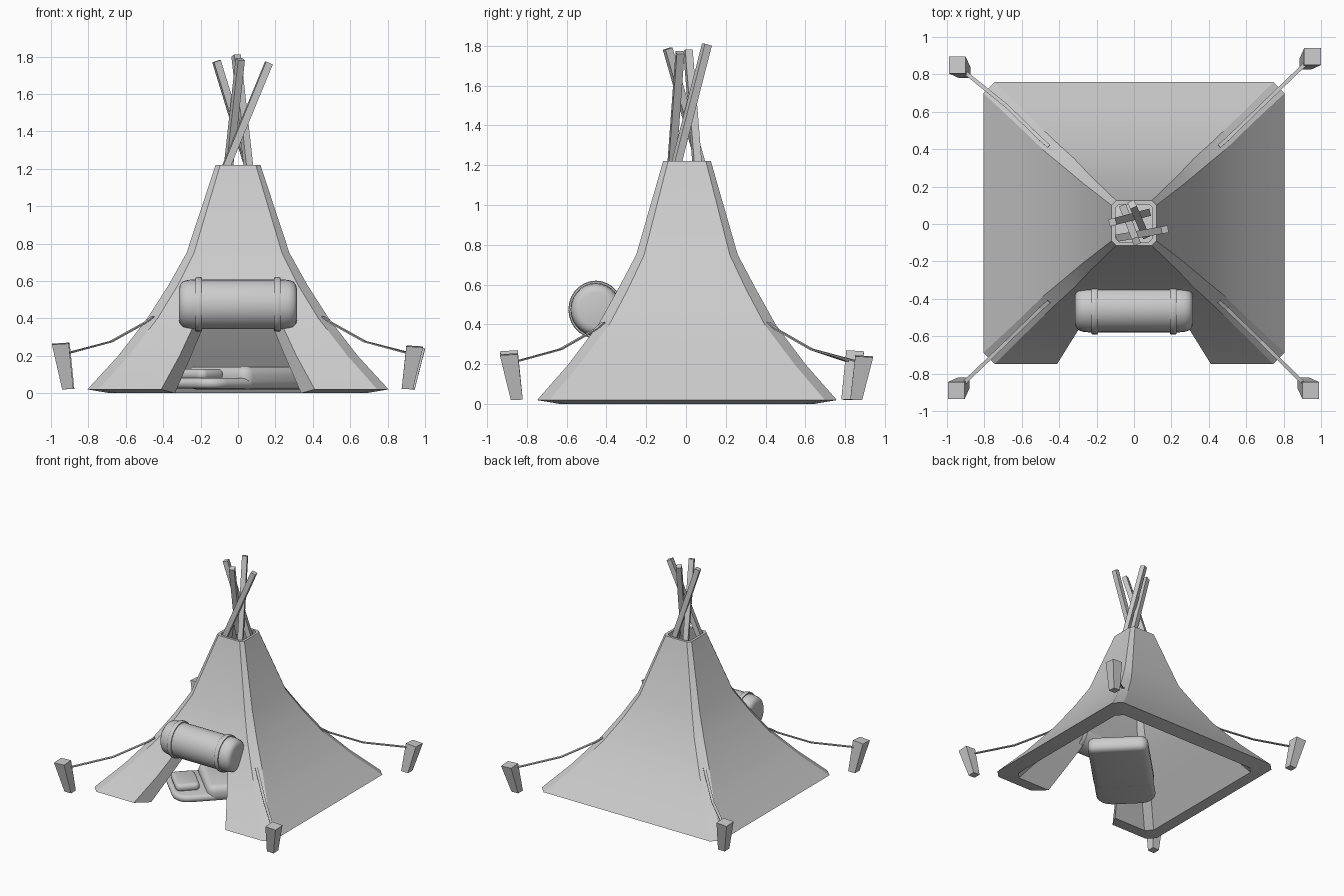
import bpy, bmesh, math
from mathutils import Vector, Matrix

if "Cube" in bpy.data.objects:
    bpy.data.objects.remove(bpy.data.objects["Cube"])


def make(name, bm, smooth=None):
    bmesh.ops.recalc_face_normals(bm, faces=bm.faces[:])
    me = bpy.data.meshes.new(name)
    bm.to_mesh(me)
    bm.free()
    ob = bpy.data.objects.new(name, me)
    bpy.context.collection.objects.link(ob)
    bpy.ops.object.select_all(action='DESELECT')
    ob.select_set(True)
    bpy.context.view_layer.objects.active = ob
    if smooth:
        bpy.ops.object.shade_smooth_by_angle(angle=math.radians(smooth))
    return ob


def loft(bm, rings, closed=False, caps=True):
    """Bridge rings of equal point count."""
    vs = [[bm.verts.new(p) for p in r] for r in rings]
    n = len(vs[0])
    pairs = list(zip(vs, vs[1:])) + ([(vs[-1], vs[0])] if closed else [])
    for a, b in pairs:
        for i in range(n):
            bm.faces.new((a[i], a[(i + 1) % n], b[(i + 1) % n], b[i]))
    if caps and not closed:
        bm.faces.new(vs[0])
        bm.faces.new(vs[-1])


def square_ring(z, hx, hy, c):
    """Rectangle with cut corners."""
    pts = [(hx, -hy + c), (hx, hy - c), (hx - c, hy), (-hx + c, hy),
           (-hx, hy - c), (-hx, -hy + c), (-hx + c, -hy), (hx - c, -hy)]
    return [(x, y + 0.005, z) for x, y in pts]


def bar(name, path, w, h):
    """Rectangular bar along a path."""
    bm = bmesh.new()
    path = [Vector(p) for p in path]
    rings = []
    for i, p in enumerate(path):
        d = (path[min(i + 1, len(path) - 1)] - path[max(i - 1, 0)]).normalized()
        s = d.cross(Vector((0, 0, 1))).normalized()
        u = s.cross(d)
        rings.append([p + s * a * w / 2 + u * b * h / 2
                      for a, b in ((1, 1), (-1, 1), (-1, -1), (1, -1))])
    loft(bm, rings)
    return make(name, bm)


def soft_box(name, u, v, z, corner, r, frame):
    """Rounded box spanning the given ranges in a local frame."""
    bm = bmesh.new()
    bmesh.ops.create_cube(bm, size=1)
    for p in bm.verts:
        p.co = [(a + b) / 2 + c * (b - a) for (a, b), c in zip((u, v, z), p.co)]
    upright = [e for e in bm.edges if abs(e.verts[0].co.z - e.verts[1].co.z) > 1e-4]
    bmesh.ops.bevel(bm, geom=upright, offset=corner, segments=5, profile=0.5, affect='EDGES')
    rim = [e for e in bm.edges if abs(e.verts[0].co.z - e.verts[1].co.z) < 1e-5]
    bmesh.ops.bevel(bm, geom=rim, offset=r, segments=3, profile=0.5, affect='EDGES')
    bm.transform(frame)
    return make(name, bm, 40)


def roll(name, x, profile):
    """Lathe around an x axis line; profile = (dx, radius)."""
    bm = bmesh.new()
    rings = [[(x + dx, -0.453 + 0.95 * r * math.cos(a), 0.475 + r * math.sin(a))
              for a in [math.tau * i / 28 for i in range(28)]] for dx, r in profile]
    loft(bm, rings)
    return make(name, bm, 35)


# tent cloth: flared square shell with thick walls
outer = [(0.02, .805, .753, .06), (.2, .64, .595, .055), (.4, .485, .445, .055),
         (.58, .37, .345, .05), (.75, .275, .255, .04), (1.22, .12, .12, .025)]
inner = [(1.22, .10, .10, .02), (.75, .215, .195, .03), (.58, .295, .27, .04),
         (.4, .395, .36, .045), (.2, .54, .495, .05), (0, .685, .635, .05)]
bm = bmesh.new()
loft(bm, [square_ring(*r) for r in outer + inner], closed=True)
tent = make("tent_cloth", bm)

# doorway: wedge cut through the front wall
bm = bmesh.new()
plan = [(-.505, -.9), (.505, -.9), (.07, -.2), (-.07, -.2)]
loft(bm, [[(x, y, z) for x, y in plan] for z in (-.1, .45)])
cutter = make("door_cutter", bm)
cutter.hide_render = True
bpy.context.view_layer.objects.active = tent
mod = tent.modifiers.new("door", 'BOOLEAN')
mod.object = cutter
mod.operation = 'DIFFERENCE'
mod.solver = 'EXACT'
bpy.ops.object.modifier_apply(modifier=mod.name)
bpy.data.objects.remove(cutter)
tent.select_set(True)
bpy.ops.object.shade_smooth_by_angle(angle=math.radians(25))

# crossed poles at the top
for i, (top, low) in enumerate([((.165, -.03, 1.765), (-.06, -.07, 1.22)),
                                ((-.115, .01, 1.775), (.055, .055, 1.22)),
                                ((-.01, .105, 1.805), (.055, -.045, 1.22)),
                                ((.012, -.092, 1.785), (-.05, .07, 1.22))]):
    t, l = Vector(top), Vector(low)
    bar(f"pole_{i + 1}", [l + (l - t) * 0.08, t], 0.039, 0.039)

# rolled-up door with two straps
roll("door_roll", 0, [(-.315, .085), (-.31, .105), (-.295, .122), (-.27, .130), (-.24, .133),
                      (.24, .133), (.27, .130), (.295, .122), (.31, .105), (.315, .085)])
for side, x in (("left", -.21), ("right", .21)):
    roll(f"strap_{side}", x, [(-.018, .12), (-.018, .141), (-.012, .145),
                              (.012, .145), (.018, .141), (.018, .12)])

# pegs and guy ropes at the four corners
for i, (x, y, z) in enumerate([(-.95, -.89, .265), (.945, -.89, .25),
                               (-.945, .85, .265), (.955, .895, .24)]):
    sx, sy = math.copysign(1, x), math.copysign(1, y)
    bm = bmesh.new()
    rings = []
    for cx, cy, cz, h, tilt in ((x - .04 * sx, y - .04 * sy, .022, .03, 0.05),
                                (x, y, z, .045, 0.12)):
        rings.append([(cx + a * h, cy + b * h, cz - tilt * h * (a * sx + b * sy) / 2)
                      for a, b in ((1, 1), (-1, 1), (-1, -1), (1, -1))])
    loft(bm, rings)
    make(f"peg_{i + 1}", bm)
    bar(f"guy_rope_{i + 1}", [(.455 * sx, .415 * sy, .41), (.50 * sx, .455 * sy, .375),
                              (.68 * sx, .63 * sy, .275),
                              (x - .03 * sx, y - .03 * sy, .212)], 0.02, 0.007)

# bedding laid diagonally inside
frame = Matrix.Translation((.07, -.07, 0)) @ Matrix.Rotation(math.radians(45), 4, 'Z')
soft_box("sleeping_mat", (-.53, .33), (-.23, .23), (.025, .08), .12, .024, frame)
soft_box("blanket", (-.28, .35), (-.235, .235), (.02, .145), .06, .045, frame)
soft_box("pillow", (-.50, -.32), (-.13, .13), (.07, .13), .04, .025, frame)
